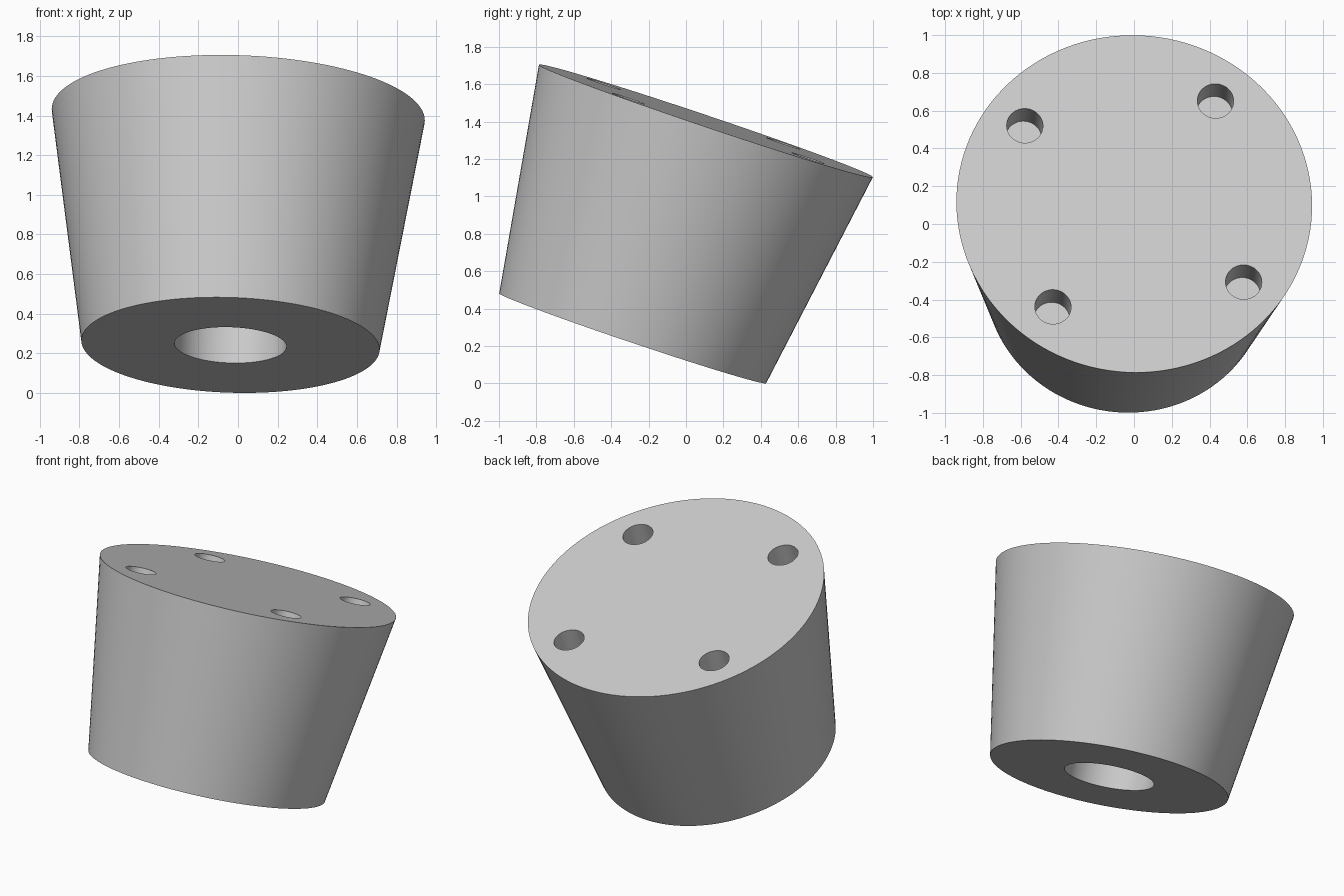
import bpy
from math import cos, sin, radians
from mathutils import Vector, Matrix

cube = bpy.data.objects.get("Cube")
if cube:
    bpy.data.objects.remove(cube, do_unlink=True)

HEIGHT = 1.227
BOTTOM_RADIUS, TOP_RADIUS = 0.753, 0.942
BORE_RADIUS, BORE_DEPTH = 0.283, 0.6
HOLE_RADIUS, HOLE_DEPTH, HOLE_CIRCLE = 0.096, 0.21, 0.722
BASE_CENTRE = Vector((-0.038, -0.285, 0.243))
AXIS = Vector((0.032, 0.319, 0.947)).normalized()

grey = bpy.data.materials.new("light grey")
grey.use_nodes = True
colour = (0.6, 0.6, 0.6, 1)
grey.diffuse_color = colour
grey.node_tree.nodes["Principled BSDF"].inputs["Base Color"].default_value = colour

# Tapered body, built upright
bpy.ops.mesh.primitive_cone_add(vertices=128, radius1=BOTTOM_RADIUS, radius2=TOP_RADIUS,
                                depth=HEIGHT, location=(0, 0, HEIGHT / 2))
body = bpy.context.object
body.name = "tapered_foot"
body.data.materials.append(grey)


def drill(x, y, z_low, z_high, radius, sides):
    """Cut a round hole between two heights and discard the cutter."""
    bpy.ops.mesh.primitive_cylinder_add(vertices=sides, radius=radius, depth=z_high - z_low,
                                        location=(x, y, (z_low + z_high) / 2))
    cutter = bpy.context.object
    cutter.name = "hole_cutter"
    cutter.hide_render = True
    cutter.data.materials.append(grey)
    mod = body.modifiers.new("hole", 'BOOLEAN')
    mod.operation = 'DIFFERENCE'
    mod.solver = 'EXACT'
    mod.object = cutter
    bpy.ops.object.select_all(action='DESELECT')
    body.select_set(True)
    bpy.context.view_layer.objects.active = body
    bpy.ops.object.modifier_apply(modifier=mod.name)
    bpy.data.objects.remove(cutter, do_unlink=True)


# Blind bore in the underside
drill(0, 0, -0.1, BORE_DEPTH, BORE_RADIUS, 64)

# Four blind screw holes in the top
for i in range(4):
    a = radians(53.1 + 90 * i)
    drill(HOLE_CIRCLE * cos(a), HOLE_CIRCLE * sin(a),
          HEIGHT - HOLE_DEPTH, HEIGHT + 0.1, HOLE_RADIUS, 48)

# Lean the finished part and rest it on the ground
tilt = Vector((0, 0, 1)).rotation_difference(AXIS).to_matrix().to_4x4()
body.data.transform(Matrix.Translation(BASE_CENTRE) @ tilt @ body.matrix_world)
body.matrix_world = Matrix.Identity(4)
lowest = min(v.co.z for v in body.data.vertices)
body.data.transform(Matrix.Translation((0, 0, -lowest)))

bpy.ops.object.shade_smooth_by_angle(angle=radians(30))
